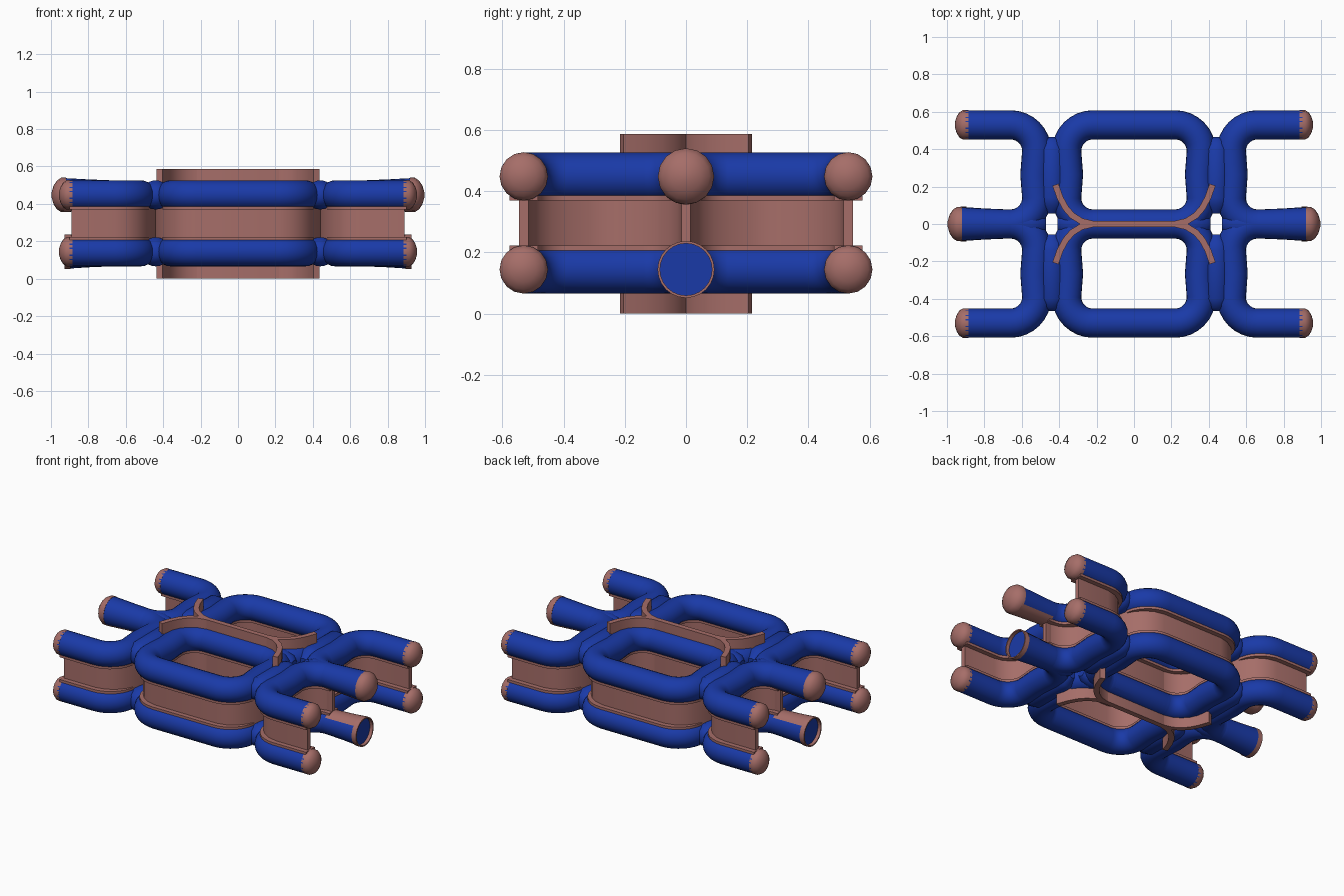
import bpy, bmesh
from math import sin, cos, pi, radians
from mathutils import Vector

if "Cube" in bpy.data.objects:
    bpy.data.objects.remove(bpy.data.objects["Cube"])


def material(name, rgb):
    m = bpy.data.materials.new(name)
    m.diffuse_color = (*rgb, 1)
    m.use_nodes = True
    m.node_tree.nodes["Principled BSDF"].inputs["Base Color"].default_value = m.diffuse_color
    return m


BLUE = material("blue", (0.01, 0.042, 0.39))
BROWN = material("brown", (0.38, 0.155, 0.14))
R = 0.078
LOW, HIGH = 0.144, 0.448
SIGNS = (-1, 1)


def finish(name, bm, mat):
    bmesh.ops.recalc_face_normals(bm, faces=bm.faces)
    me = bpy.data.meshes.new(name)
    bm.to_mesh(me)
    bm.free()
    me.materials.append(mat)
    ob = bpy.data.objects.new(name, me)
    bpy.context.collection.objects.link(ob)
    bpy.ops.object.select_all(action='DESELECT')
    ob.select_set(True)
    bpy.context.view_layer.objects.active = ob
    bpy.ops.object.shade_smooth_by_angle(angle=radians(35))


def skin(bm, rings, closed=True, caps=True):
    """Join successive rings of points with quads."""
    vs = [[bm.verts.new(p) for p in r] for r in rings]
    n = len(vs[0])
    for a, b in zip(vs, vs[1:]):
        for i in range(n if closed else n - 1):
            j = (i + 1) % n
            bm.faces.new((a[i], a[j], b[j], b[i]))
    if caps:
        bm.faces.new(vs[0])
        bm.faces.new(vs[-1])


def sweep(bm, path, profile):
    """Sweep an (offset, z) profile along a flat path."""
    pts = [Vector(p) for p in path]
    rings = []
    for i, p in enumerate(pts):
        t = (pts[min(i + 1, len(pts) - 1)] - pts[max(i - 1, 0)]).normalized()
        rings.append([(p.x - t.y * o, p.y + t.x * o, z) for o, z in profile])
    skin(bm, rings)


def lathe(bm, profile, place, a0=0, a1=360, seg=24, caps=True):
    """Rings of (position, radius) along an axis chosen by place(t, u, v)."""
    full = a1 - a0 == 360
    angs = [radians(a0 + (a1 - a0) * i / seg) for i in range(seg + (not full))]
    skin(bm, [[place(t, r * cos(a), r * sin(a)) for a in angs] for t, r in profile],
         full, caps and full)


def circle(z):
    return [(R * cos(2 * pi * i / 24), z + R * sin(2 * pi * i / 24)) for i in range(24)]


def rect(w, z0, z1):
    return [(-w, z0), (w, z0), (w, z1), (-w, z1)]


def arc(cx, cy, r, a0, a1, n=8):
    return [(cx + r * cos(radians(a0 + (a1 - a0) * i / n)),
             cy + r * sin(radians(a0 + (a1 - a0) * i / n))) for i in range(n + 1)]


# Tube centre lines in one quadrant: inner half ring, and its outer twin
turn = arc(0.22, 0.39, 0.14, 90, 0) + [(0.35, 0.265)] + arc(0.22, 0.14, 0.14, 0, -90)
inner = [(0, 0.53)] + turn + [(0, 0)]
outer = [(0.90, 0.53)] + [(0.88 - x, y) for x, y in turn] + [(0.70, 0)]

# Wall lines, which merge halfway between neighbouring tubes
arm = [(0, 0), (0.22, 0), (0.28, 0.014), (0.33, 0.045), (0.365, 0.085), (0.395, 0.14), (0.42, 0.21)]
line = arm[1:] + [(0.43, 0.265)] + [(x, 0.53 - y) for x, y in reversed(arm[1:])]
wall_in = [(0, 0)] + line + [(0, 0.53)]
wall_out = [(0.70, 0)] + [(0.88 - x, y) for x, y in line] + [(0.89, 0.53)]


def quadrants(path):
    return [[(x * sx, y * sy) for x, y in path] for sx in SIGNS for sy in SIGNS]


# Tube network on each level
for label, z in (("lower", LOW), ("upper", HIGH)):
    bm = bmesh.new()
    for path in (inner, outer):
        for p in quadrants(path):
            sweep(bm, p, circle(z))
    for sx in SIGNS:
        for sy in SIGNS:  # filled joints between neighbouring tubes
            lathe(bm, [(0.055, 0.03), (0.10, 0.07), (0.14, R), (0.40, R), (0.45, 0.05), (0.465, 0.02)],
                  lambda t, u, v: (sx * 0.44 + u, sy * t, z + v))
        lathe(bm, [(0.2, R), (0.33, R), (0.39, 0.055), (0.41, 0.03)],
              lambda t, u, v: (sx * t, u, z + v))
    finish(label + "_tubes", bm, BLUE)

    # Flared middle stubs
    bm = bmesh.new()
    end = 0.905 if label == "lower" else 0.93
    for sx in SIGNS:
        lathe(bm, [(0.47, 0.03), (0.49, 0.055), (0.55, R), (0.68, R), (0.80, 0.083), (end, 0.09)],
              lambda t, u, v: (sx * t, u, z + v))
    finish(label + "_middle_stubs", bm, BLUE)

    # Brown inward faces of the flared stubs
    bm = bmesh.new()
    side = 1 if label == "lower" else -1
    for sx in SIGNS:
        lathe(bm, [(0.68, R + .002), (0.80, 0.085), (end, 0.092)],
              lambda t, u, v: (sx * t, u, z + side * v), 40, 140, 10)
    finish(label + "_stub_liners", bm, BROWN)

    # Flat lips where the walls meet the tubes
    bm = bmesh.new()
    a, b = z + side * 0.058, z + side * 0.0785
    for path in (inner, outer):
        for p in quadrants(path):
            sweep(bm, p, rect(0.046, min(a, b), max(a, b)))
    finish(label + "_wall_lips", bm, BROWN)

    # Domed caps on the corner tubes
    bm = bmesh.new()
    for sx in SIGNS:
        for sy in SIGNS:
            lathe(bm, [(0.885, 0.079), (0.915, 0.079), (0.935, 0.066), (0.949, 0.042), (0.957, 0.015)],
                  lambda t, u, v: (sx * t, sy * 0.53 + u, z + v), seg=16)
    finish(label + "_corner_caps", bm, BROWN)

# Domed caps on the upper middle stubs
bm = bmesh.new()
for sx in SIGNS:
    lathe(bm, [(0.92, 0.092), (0.945, 0.092), (0.968, 0.077), (0.986, 0.05), (0.996, 0.015)],
          lambda t, u, v: (sx * t, u, HIGH + v), seg=16)
finish("upper_middle_caps", bm, BROWN)

# Open rims on the lower middle stubs
bm = bmesh.new()
for sx in SIGNS:
    lathe(bm, [(0.895, 0.093), (0.927, 0.093), (0.927, 0.085), (0.895, 0.085)],
          lambda t, u, v: (sx * t, u, LOW + v), caps=False)
finish("lower_middle_rims", bm, BROWN)

# Walls between the two levels
bm = bmesh.new()
for path in (wall_in, wall_out):
    for p in quadrants(path):
        sweep(bm, p, rect(0.015, LOW + 0.05, HIGH - 0.05))
finish("walls", bm, BROWN)

# Tall central divider with forked ends
bm = bmesh.new()
for p in quadrants(arm):
    sweep(bm, p, rect(0.017, 0, 0.586))
finish("central_divider", bm, BROWN)
